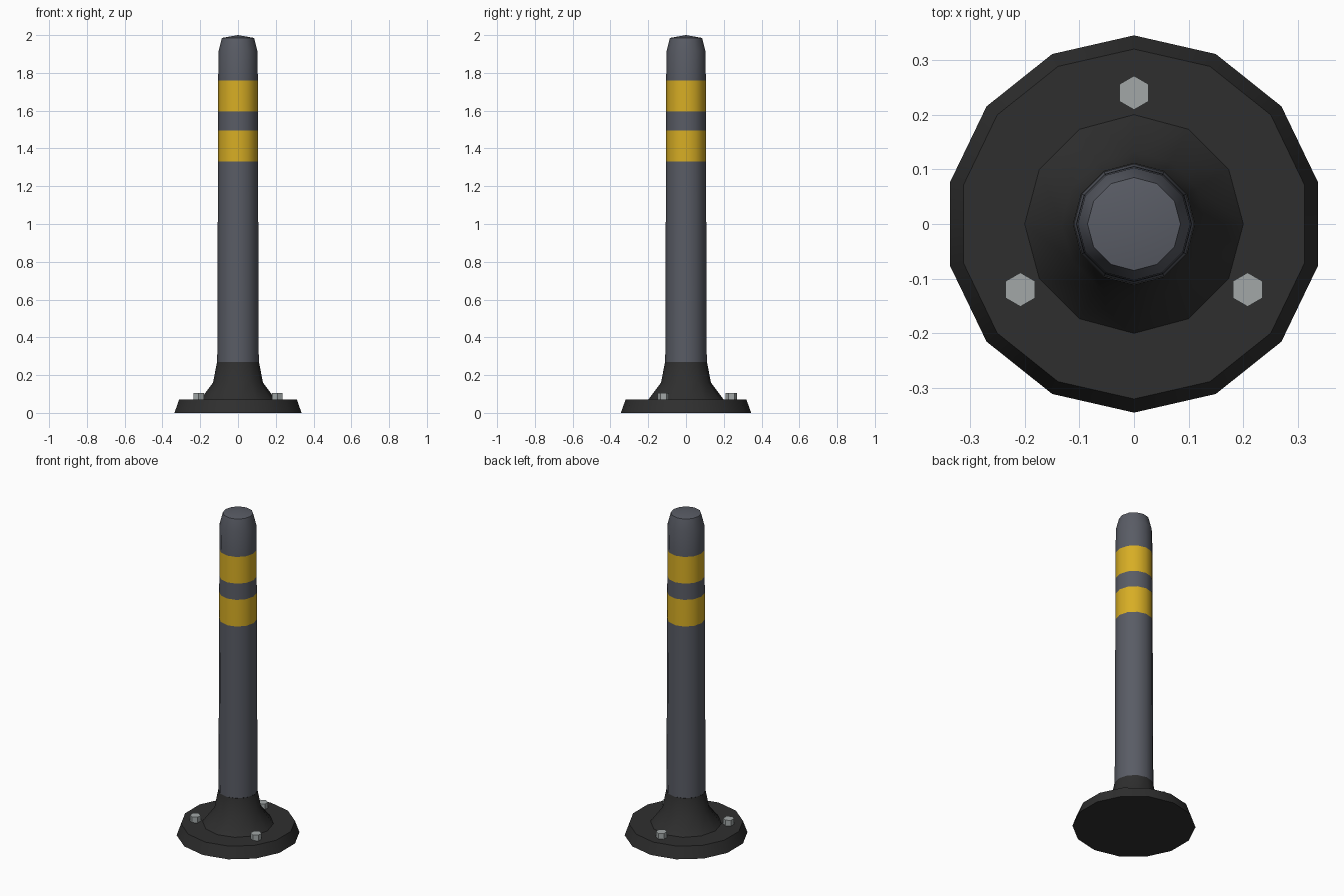
import bpy, bmesh, math

if "Cube" in bpy.data.objects:
    bpy.data.objects.remove(bpy.data.objects["Cube"])


def material(name, rgb):
    m = bpy.data.materials.new(name)
    m.diffuse_color = (*rgb, 1.0)
    m.use_nodes = True
    m.node_tree.nodes["Principled BSDF"].inputs["Base Color"].default_value = m.diffuse_color
    return m


GREY = material("slate grey", (0.10, 0.107, 0.13))
YELLOW = material("reflective yellow", (0.68, 0.42, 0.018))
BLACK = material("black rubber", (0.028, 0.028, 0.028))
STEEL = material("bolt steel", (0.36, 0.39, 0.39))


def lathe(name, profile, sides, mats, start=0.0, centre=(0, 0), cap_bottom=False,
          cap_top=False, apex=None, smooth=True, rule=None):
    """Stack rings of (radius, z) into a turned part."""
    bm = bmesh.new()
    rings = []
    for r, z in profile:
        rings.append([bm.verts.new((centre[0] + r * math.cos(start + math.tau * i / sides),
                                    centre[1] + r * math.sin(start + math.tau * i / sides), z))
                      for i in range(sides)])
    for a, b in zip(rings, rings[1:]):
        for i in range(sides):
            j = (i + 1) % sides
            bm.faces.new((a[i], a[j], b[j], b[i]))
    if cap_bottom:
        bm.faces.new(rings[0][::-1])
    if cap_top:
        bm.faces.new(rings[-1])
    if apex:
        tip = bm.verts.new((*centre, apex))
        for i in range(sides):
            bm.faces.new((rings[-1][i], rings[-1][(i + 1) % sides], tip))
    if rule:
        for f in bm.faces:
            f.material_index = rule(f.calc_center_median().z)
    mesh = bpy.data.meshes.new(name)
    bm.to_mesh(mesh)
    bm.free()
    for m in mats:
        mesh.materials.append(m)
    ob = bpy.data.objects.new(name, mesh)
    bpy.context.collection.objects.link(ob)
    if smooth:
        bpy.ops.object.select_all(action='DESELECT')
        ob.select_set(True)
        bpy.context.view_layer.objects.active = ob
        bpy.ops.object.shade_smooth_by_angle(angle=math.radians(32))
    return ob


# Base plate, 14 sides with a bevelled rim
lathe("base_plate", [(0.345, 0), (0.32, 0.07)], 14, [BLACK], start=math.pi / 2,
      cap_bottom=True, cap_top=True)

# Flared sleeve at the foot of the post
lathe("flared_sleeve", [(0.2, 0.07), (0.132, 0.16), (0.111, 0.27)], 12, [BLACK])

# Post with two yellow bands and a shallow domed cap
lathe("post", [(0.11, 0.27), (0.106, 1.33), (0.106, 1.495), (0.105, 1.595),
               (0.105, 1.76), (0.103, 1.915), (0.085, 1.985)], 12, [GREY, YELLOW], apex=2.0,
      rule=lambda z: int(1.33 < z < 1.495 or 1.595 < z < 1.76))

# Three hexagonal anchor bolts
for k in range(3):
    a = math.pi / 2 + math.tau * k / 3
    lathe(f"anchor_bolt_{k + 1}", [(0.031, 0.065), (0.031, 0.105)], 6, [STEEL],
          start=math.pi / 2, centre=(0.24 * math.cos(a), 0.24 * math.sin(a)),
          cap_bottom=True, cap_top=True, smooth=False)
